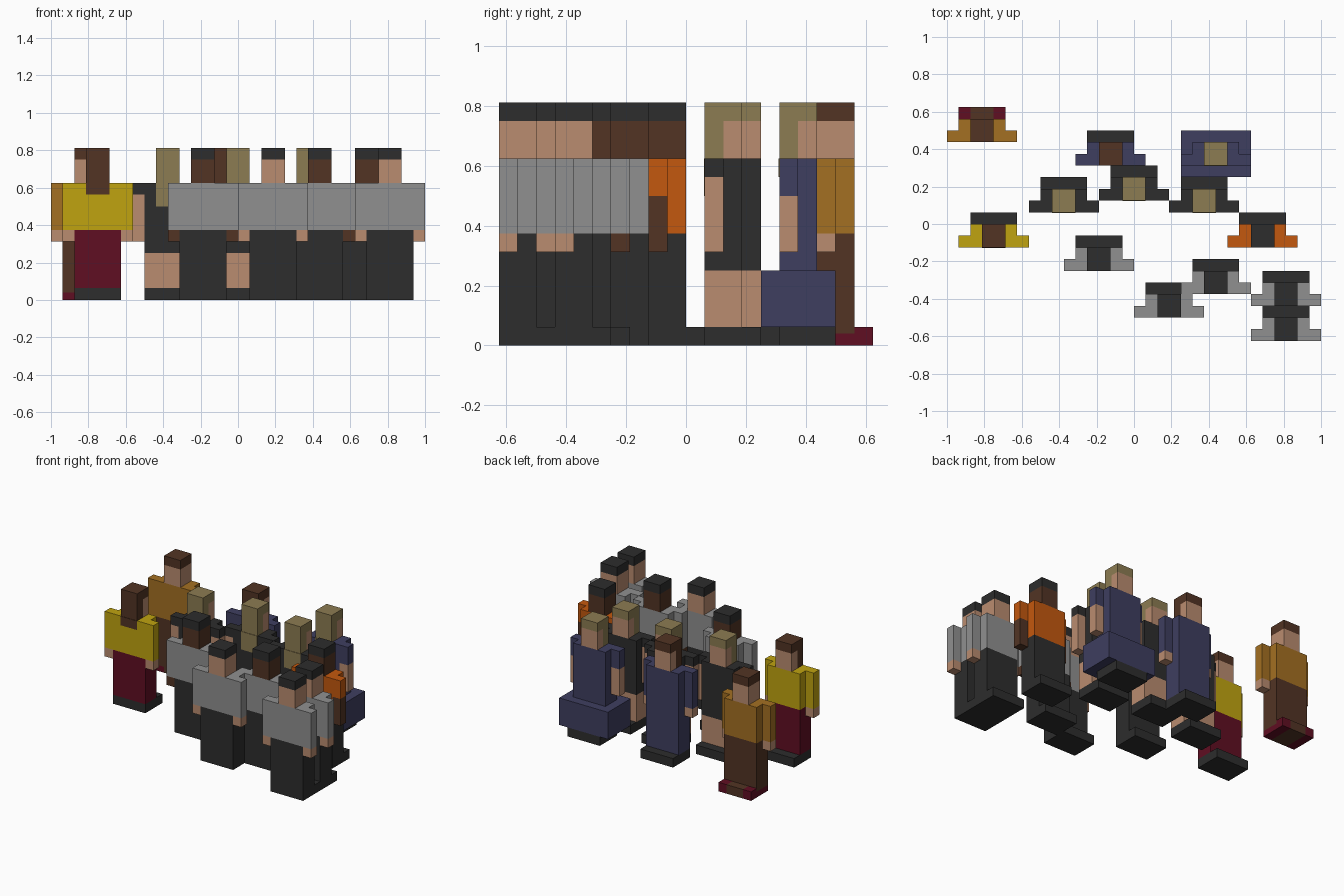
import bpy
import bmesh

cube = bpy.data.objects.get("Cube")
if cube:
    bpy.data.objects.remove(cube, do_unlink=True)

U = 1 / 16  # block size; people are 13 blocks tall


def linear(c):
    c /= 255
    return c / 12.92 if c <= 0.04045 else ((c + 0.055) / 1.055) ** 2.4


def make_material(name, rgb):
    col = (*[linear(c) for c in rgb], 1)
    m = bpy.data.materials.new(name)
    m.use_nodes = True
    m.diffuse_color = col
    bsdf = m.node_tree.nodes["Principled BSDF"]
    bsdf.inputs["Base Color"].default_value = col
    bsdf.inputs["Roughness"].default_value = 0.9
    return m


MATS = {n: make_material(n, c) for n, c in {
    "black": (45, 45, 45), "grey": (144, 144, 144), "skin": (186, 140, 112),
    "brown": (82, 52, 36), "sandy": (140, 124, 82), "navy": (62, 62, 96),
    "ochre": (164, 112, 34), "orange": (196, 88, 14),
    "yellow": (192, 164, 16), "maroon": (96, 14, 34)}.items()}


def box(name, origin, x, y, z, colour):
    """Box from ranges in blocks, relative to the person's middle and back."""
    bm = bmesh.new()
    bmesh.ops.create_cube(bm, size=1)
    for v in bm.verts:
        for i, (lo, hi) in enumerate((x, y, z)):
            v.co[i] = (lo if v.co[i] < 0 else hi) * U
    mesh = bpy.data.meshes.new(name)
    bm.to_mesh(mesh)
    bm.free()
    mesh.materials.append(MATS[colour])
    ob = bpy.data.objects.new(name, mesh)
    ob.location = (origin[0] * U, origin[1] * U, 0)
    bpy.context.collection.objects.link(ob)


def person(name, x, y, top, legs, skin="skin", hair="black", shoes="black",
           waist=6, sleeve=6, hair_end=None, wide_skirt=False, open_shoes=False):
    def part(label, *args):
        box(f"{name}_{label}", (x, y), *args)

    # Shoes point towards +y
    if open_shoes:
        part("sole_middle", (-1, 1), (0, 3), (0, 1), legs)
        for label, a, b in (("right", -2, -1), ("left", 1, 2)):
            part(f"{label}_shoe_heel", (a, b), (0, 2), (0, 0.65), shoes)
            part(f"{label}_shoe_toe", (a, b), (2, 3), (0, 1), shoes)
            part(f"{label}_hem", (a, b), (0, 2), (0.65, 1), legs)
    else:
        part("shoes", (-2, 2), (0, 3), (0, 1), shoes)

    # Legs or skirt, then torso
    if wide_skirt:
        part("skirt", (-3, 3), (-1, 3), (1, waist), legs)
    else:
        part("legs", (-2, 2), (0, 2), (1, waist), legs)
    part("torso", (-2, 2), (0, 2), (waist, 10), top)

    # Arms: sleeve above, bare arm or hand below
    for label, a, b in (("right", -3, -2), ("left", 2, 3)):
        part(f"{label}_sleeve", (a, b), (0, 1), (sleeve, 10), top)
        part(f"{label}_hand", (a, b), (0, 1), (5, sleeve), skin)

    # Head with a cap of hair, or long hair down the back
    part("hair_top", (-1, 1), (0, 2), (12, 13), hair)
    if hair_end is None:
        part("face", (-1, 1), (0, 2), (10, 12), skin)
    else:
        part("face", (-1, 1), (1, 2), (10, 12), skin)
        part("hair_back", (-1, 1), (0, 1), (10, 12), hair)
        if hair_end < 10:
            part("hair_length", (-1, 1), (-0.05, 0), (hair_end, 10), hair)


# Group in grey shirts
for i, (x, y, skin) in enumerate(((-3, -4, "brown"), (3, -8, "skin"),
                                  (7, -6, "brown"), (13, -7, "skin"),
                                  (13, -10, "skin")), 1):
    person(f"grey_shirt_person_{i}", x, y, "grey", "black", skin)

# Group in short black dresses
for i, (x, y) in enumerate(((-6, 1), (0, 2), (6, 1)), 1):
    person(f"black_dress_person_{i}", x, y, "black", "skin", hair="sandy",
           waist=4, sleeve=9, hair_end=8)

# Individual figures
person("navy_gown_person", 7, 5, "navy", "navy", hair="sandy", waist=4,
       sleeve=8, hair_end=9, wide_skirt=True)
person("navy_suit_person", -2, 5, "navy", "navy", hair="brown", hair_end=10)
person("orange_shirt_person", 11, -2, "orange", "black", "brown", sleeve=8)
person("yellow_top_person", -12, -2, "yellow", "maroon", hair="brown", hair_end=9)
person("ochre_top_person", -13, 7, "ochre", "brown", hair="brown",
       shoes="maroon", open_shoes=True)
